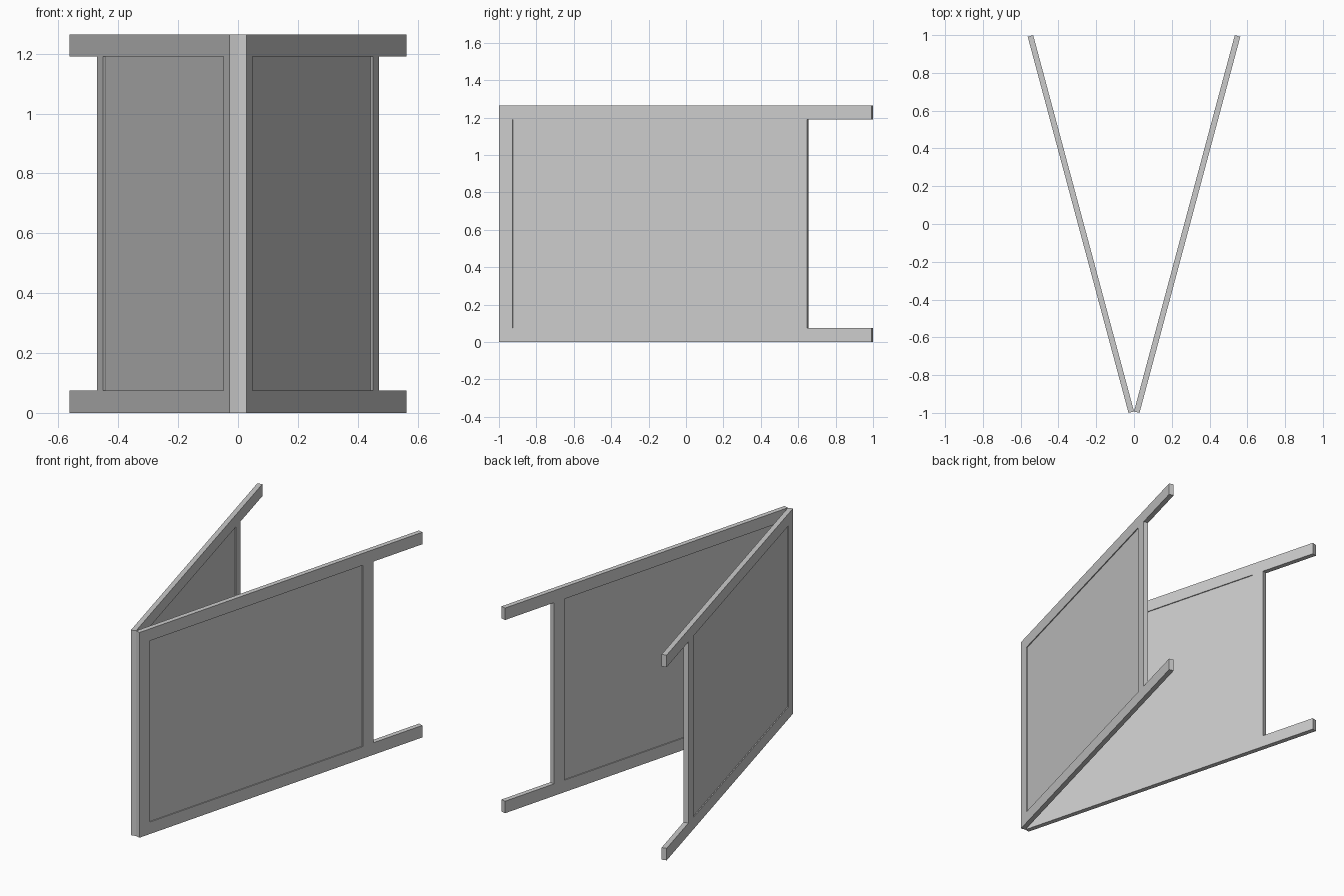
import bpy, bmesh, math
from mathutils import Matrix

if "Cube" in bpy.data.objects:
    bpy.data.objects.remove(bpy.data.objects["Cube"])

L, T, H = 2.062, 0.03, 1.264      # rail length, board thickness, height
W = 0.074                         # width of rails and stiles
END = 1.706                       # outer edge of the far stile
REC = 0.006                       # panel recess on each face
ANG = math.radians(15)
U = [0, W + 0.002, END - W - 0.004, END, L]
Z = [0, W, H - W, H]


def extrude_cells(name, cells, x0, x1, place):
    """Extrude flat (u, z) grid cells into one solid from x0 to x1."""
    bm = bmesh.new()
    for i, k in cells:
        bm.faces.new([bm.verts.new((x0, u, z)) for u, z in
                      ((U[i], Z[k]), (U[i + 1], Z[k]),
                       (U[i + 1], Z[k + 1]), (U[i], Z[k + 1]))])
    bmesh.ops.remove_doubles(bm, verts=bm.verts, dist=1e-5)
    res = bmesh.ops.extrude_face_region(bm, geom=bm.faces[:], use_keep_orig=True)
    verts = [g for g in res["geom"] if isinstance(g, bmesh.types.BMVert)]
    bmesh.ops.translate(bm, verts=verts, vec=(x1 - x0, 0, 0))
    bmesh.ops.recalc_face_normals(bm, faces=bm.faces)
    bmesh.ops.dissolve_limit(bm, angle_limit=0.01, verts=bm.verts[:], edges=bm.edges[:])
    bm.transform(place)
    bmesh.ops.recalc_face_normals(bm, faces=bm.faces)
    me = bpy.data.meshes.new(name)
    bm.to_mesh(me)
    bm.free()
    ob = bpy.data.objects.new(name, me)
    bpy.context.collection.objects.link(ob)


rails = [(i, k) for k in (0, 2) for i in range(4)]
stiles = [(0, 1), (2, 1)]

# two mirrored leaves hinged at the front
for side, s in (("right", 1), ("left", -1)):
    place = (Matrix.Scale(s, 4, (1, 0, 0))
             @ Matrix.Translation((0, -1 + T * math.sin(ANG), 0))
             @ Matrix.Rotation(-ANG, 4, 'Z'))
    # frame with rails running past the far stile
    extrude_cells(side + "_frame", rails + stiles, 0, T, place)
    # recessed panel
    extrude_cells(side + "_panel", [(1, 1)], REC, T - REC, place)
